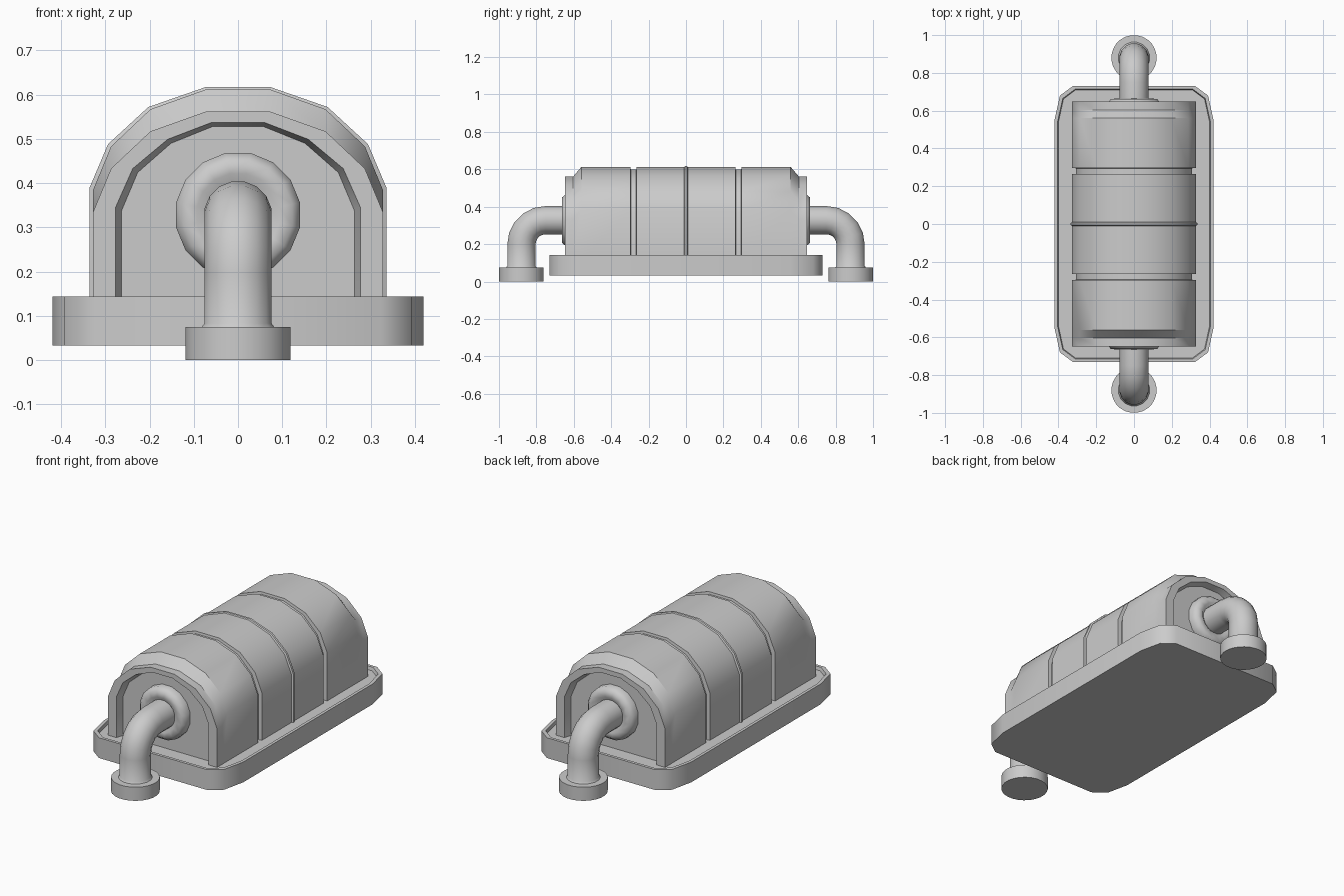
import bpy, bmesh, math

if "Cube" in bpy.data.objects:
    bpy.data.objects.remove(bpy.data.objects["Cube"])


def loft(name, rings, angle=40):
    """Skin a list of equal-length point rings and cap both ends."""
    bm = bmesh.new()
    rows = [[bm.verts.new(p) for p in ring] for ring in rings]
    n = len(rows[0])
    for a, b in zip(rows, rows[1:]):
        for i in range(n):
            j = (i + 1) % n
            bm.faces.new((a[i], a[j], b[j], b[i]))
    bm.faces.new(rows[0])
    bm.faces.new(rows[-1])
    bmesh.ops.remove_doubles(bm, verts=bm.verts, dist=0.0001)
    bmesh.ops.recalc_face_normals(bm, faces=bm.faces)
    mesh = bpy.data.meshes.new(name)
    bm.to_mesh(mesh)
    bm.free()
    obj = bpy.data.objects.new(name, mesh)
    bpy.context.collection.objects.link(obj)
    bpy.ops.object.select_all(action='DESELECT')
    obj.select_set(True)
    bpy.context.view_layer.objects.active = obj
    bpy.ops.object.shade_smooth_by_angle(angle=math.radians(angle))
    return obj


def disc(y, z, r, tilt=0.0, n=16):
    """Circle whose axis turns from y (tilt 0) to z (tilt 90 degrees)."""
    pts = []
    for i in range(n):
        a = math.tau * (i + 0.5) / n
        u, v = r * math.cos(a), r * math.sin(a)
        pts.append((u, y + v * math.sin(tilt), z + v * math.cos(tilt)))
    return pts


# Base plate with chamfered corners and a thin raised rim
def plate(z, inset=0.0):
    q = [(0.42, 0.555), (0.392, 0.68), (0.324, 0.73)]
    pts = q + [(-x, y) for x, y in q[::-1]]
    pts += [(-x, -y) for x, y in pts]
    return [(x * (1 - inset / 0.42), y * (1 - inset / 0.73), z) for x, y in pts]


loft("base_plate", [plate(0.033), plate(0.143), plate(0.143, 0.016),
                    plate(0.125, 0.02)], 45)

# Vaulted tank body, lofted along y
OUTER = [(0.328, 0.384), (0.287, 0.483), (0.198, 0.567), (0.072, 0.612)]
INNER = [(0.277, 0.345), (0.238, 0.433), (0.159, 0.499), (0.06, 0.537)]


def arch(y, half=OUTER, dx=0.0, dz=0.0):
    half = [(half[0][0] + dx, 0.115)] + [
        (x + dx * x / half[0][0], z + dz) for x, z in half]
    pts = half + [(-x, z) for x, z in half[::-1]]
    return [(x, y, z) for x, z in pts]


stations = [
    (0.610, INNER, -0.013, -0.009),   # recessed end wall
    (0.648, INNER, 0, 0),
    (0.648, OUTER, 0, -0.05),         # end frame
    (0.603, OUTER, 0, -0.05),
    (0.560, OUTER, 0, 0),
    (0.297, OUTER, 0, 0),             # groove
    (0.295, OUTER, -0.02, -0.013),
    (0.266, OUTER, -0.02, -0.013),
    (0.264, OUTER, 0, 0),
    (0.010, OUTER, 0, 0),             # centre ridge
    (0.006, OUTER, 0.008, 0.005),
]
rings = [arch(-y, *rest) for y, *rest in stations]
rings += [arch(y, *rest) for y, *rest in stations[::-1]]
loft("tank_body", rings, 30)

# Pipe, wall flange and foot at each end
PIPE_R, BEND, PY, PZ = 0.077, 0.13, 0.88, 0.328
for s, side in ((-1, "front"), (1, "back")):
    path = [disc(s * 0.60, PZ, PIPE_R)]
    for k in range(6):
        t = math.radians(90) * k / 5
        path.append(disc(s * (PY - BEND + BEND * math.sin(t)),
                         PZ - BEND + BEND * math.cos(t), PIPE_R, s * t))
    path.append(disc(s * PY, 0.083, PIPE_R, s * math.pi / 2))
    path.append(disc(s * PY, 0.07, PIPE_R + 0.01, s * math.pi / 2))
    loft(side + "_pipe", path)

    flange = [(0.143, 0.605), (0.143, 0.640), (0.125, 0.662),
              (0.095, 0.664), (0.076, 0.650)]
    loft(side + "_flange", [disc(s * y, PZ, r) for r, y in flange], 60)

    loft(side + "_foot", [disc(s * PY, z, 0.12, s * math.pi / 2, 24)
                          for z in (0.0, 0.074)])
